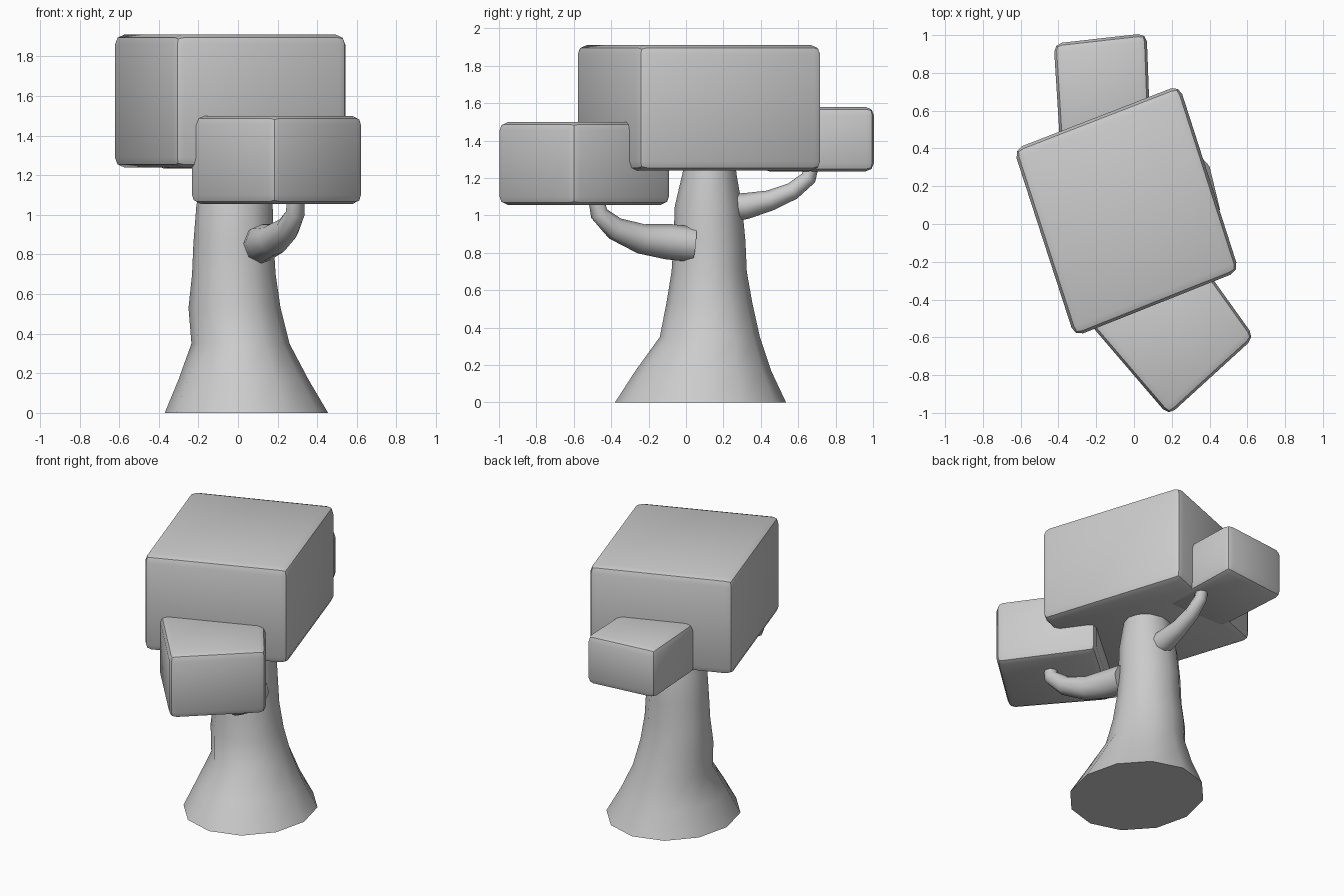
import bpy, bmesh, math
from mathutils import Vector

if "Cube" in bpy.data.objects:
    bpy.data.objects.remove(bpy.data.objects["Cube"])


def finish(name, bm, angle):
    bmesh.ops.recalc_face_normals(bm, faces=bm.faces[:])
    me = bpy.data.meshes.new(name)
    bm.to_mesh(me)
    bm.free()
    ob = bpy.data.objects.new(name, me)
    bpy.context.collection.objects.link(ob)
    bpy.ops.object.select_all(action='DESELECT')
    ob.select_set(True)
    bpy.context.view_layer.objects.active = ob
    bpy.ops.object.shade_smooth_by_angle(angle=math.radians(angle))
    return ob


def loft(name, rings, sides):
    """Skin rings given as (centre, x axis, y axis), capped at both ends."""
    bm = bmesh.new()
    loops = []
    for c, u, v in rings:
        angs = [2 * math.pi * i / sides for i in range(sides)]
        loops.append([bm.verts.new(c + u * math.cos(a) + v * math.sin(a)) for a in angs])
    for a, b in zip(loops, loops[1:]):
        for i in range(sides):
            j = (i + 1) % sides
            bm.faces.new((a[i], a[j], b[j], b[i]))
    bm.faces.new(loops[0][::-1])
    bm.faces.new(loops[-1])
    return finish(name, bm, 50)


def branch(name, path):
    """Tapered tube along (x, y, z, radius) points."""
    pts = [Vector(p[:3]) for p in path]
    rings = []
    for i, p in enumerate(pts):
        t = (pts[min(i + 1, len(pts) - 1)] - pts[max(i - 1, 0)]).normalized()
        u = t.cross(Vector((1, 0, 0))).normalized()
        rings.append((p, u * path[i][3], t.cross(u) * path[i][3]))
    return loft(name, rings, 8)


def foliage(name, corners, z0, z1, width):
    """Bevelled block over a four-cornered footprint."""
    bm = bmesh.new()
    low = [bm.verts.new((x, y, z0)) for x, y in corners]
    base = bm.faces.new(low)
    ext = bmesh.ops.extrude_face_region(bm, geom=[base], use_keep_orig=True)
    top = [g for g in ext['geom'] if isinstance(g, bmesh.types.BMVert)]
    bmesh.ops.translate(bm, verts=top, vec=(0, 0, z1 - z0))
    bmesh.ops.recalc_face_normals(bm, faces=bm.faces[:])
    bmesh.ops.bevel(bm, geom=bm.edges[:], offset=width, segments=2,
                    profile=0.5, affect='EDGES')
    return finish(name, bm, 30)


# Trunk: z, left, right, front, back extents of each ring
profile = [
    (0.00, -0.37, 0.455, -0.38, 0.535),
    (0.17, -0.30, 0.355, -0.27, 0.455),
    (0.35, -0.235, 0.26, -0.14, 0.395),
    (0.53, -0.25, 0.215, -0.105, 0.355),
    (0.70, -0.232, 0.19, -0.077, 0.325),
    (0.86, -0.225, 0.18, -0.067, 0.318),
    (1.05, -0.21, 0.175, -0.06, 0.30),
    (1.22, -0.17, 0.155, -0.02, 0.27),
    (1.32, -0.15, 0.14, 0.00, 0.26),
]
loft("trunk", [(Vector(((l + r) / 2, (f + b) / 2, z)),
                Vector(((r - l) / 2, 0, 0)), Vector((0, (b - f) / 2, 0)))
               for z, l, r, f, b in profile], 12)

# Branches
branch("front_branch", [(0.11, 0.04, 0.845, 0.095), (0.13, -0.10, 0.86, 0.095),
                        (0.18, -0.24, 0.875, 0.08), (0.25, -0.38, 0.93, 0.062),
                        (0.29, -0.465, 1.01, 0.048), (0.29, -0.485, 1.12, 0.042)])
branch("back_branch", [(0.0, 0.22, 1.04, 0.075), (0.0, 0.32, 1.05, 0.07),
                       (0.0, 0.45, 1.08, 0.055), (0.0, 0.57, 1.13, 0.047),
                       (0.0, 0.655, 1.20, 0.042), (0.0, 0.68, 1.30, 0.038)])

# Foliage blocks
foliage("main_foliage", [(-0.315, -0.597), (0.557, -0.25), (0.24, 0.735), (-0.637, 0.395)],
        1.24, 1.91, 0.05)
foliage("front_foliage", [(0.183, -1.015), (0.638, -0.60), (0.26, -0.072), (-0.25, -0.51)],
        1.055, 1.50, 0.045)
foliage("back_foliage", [(-0.39, 0.40), (0.09, 0.40), (0.067, 1.01), (-0.425, 0.955)],
        1.235, 1.58, 0.045)
